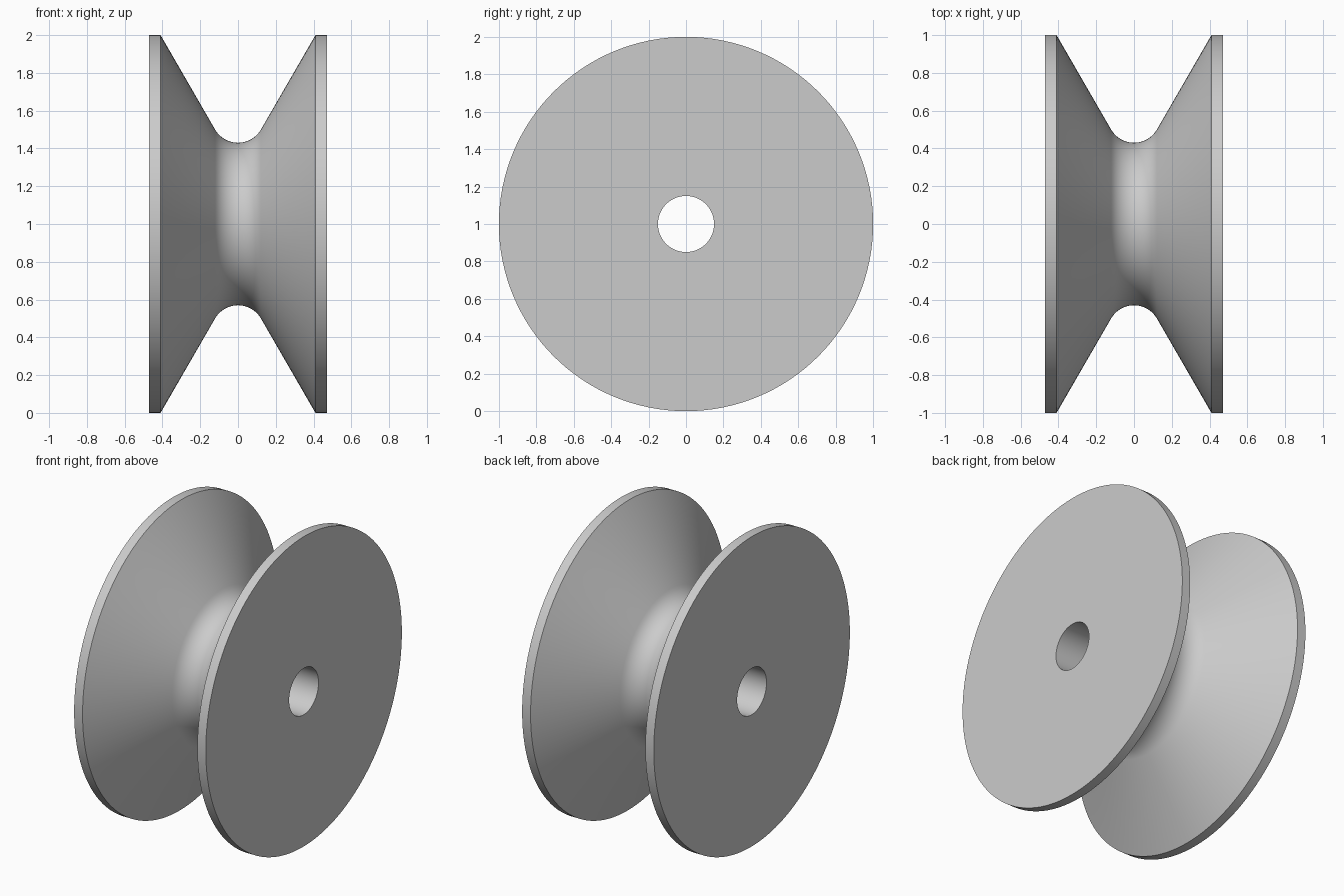
import bpy, bmesh, math

cube = bpy.data.objects.get("Cube")
if cube:
    bpy.data.objects.remove(cube, do_unlink=True)

SEGMENTS = 128
RIM_R, BORE_R, HALF_WIDTH = 1.0, 0.15, 0.47
GROOVE_R, FILLET = 0.43, 0.14      # groove floor radius, rounding of the floor
WALL = math.radians(60)            # slope of the groove walls

# Grey metal
grey = bpy.data.materials.new("grey metal")
grey.use_nodes = True
colour = (0.6, 0.6, 0.6, 1)
grey.diffuse_color = colour
grey.node_tree.nodes["Principled BSDF"].inputs["Base Color"].default_value = colour

# Groove floor: an arc that runs tangent into the two sloping walls
arc = []
for i in range(17):
    a = -WALL + 2 * WALL * i / 16
    arc.append((FILLET * math.sin(a), GROOVE_R + FILLET * (1 - math.cos(a))))
wall_x = arc[-1][0] + (RIM_R - arc[-1][1]) / math.tan(WALL)

# Closed cross-section as (x, radius)
profile = ([(-HALF_WIDTH, BORE_R), (-HALF_WIDTH, RIM_R), (-wall_x, RIM_R)] + arc +
           [(wall_x, RIM_R), (HALF_WIDTH, RIM_R), (HALF_WIDTH, BORE_R)])

# Spin the cross-section round the x axis
bm = bmesh.new()
verts = [bm.verts.new((x, 0, r)) for x, r in profile]
edges = [bm.edges.new((v, verts[(i + 1) % len(verts)])) for i, v in enumerate(verts)]
bmesh.ops.spin(bm, geom=verts + edges, cent=(0, 0, 0), axis=(1, 0, 0),
               angle=2 * math.pi, steps=SEGMENTS, use_merge=True)
bmesh.ops.remove_doubles(bm, verts=bm.verts, dist=1e-5)
bmesh.ops.recalc_face_normals(bm, faces=bm.faces)
mesh = bpy.data.meshes.new("grooved_wheel")
bm.to_mesh(mesh)
bm.free()
mesh.materials.append(grey)

wheel = bpy.data.objects.new("grooved_wheel", mesh)
wheel.location.z = RIM_R
bpy.context.collection.objects.link(wheel)

# Smooth curves, crisp rims
bpy.ops.object.select_all(action='DESELECT')
wheel.select_set(True)
bpy.context.view_layer.objects.active = wheel
bpy.ops.object.shade_smooth_by_angle(angle=math.radians(25))
